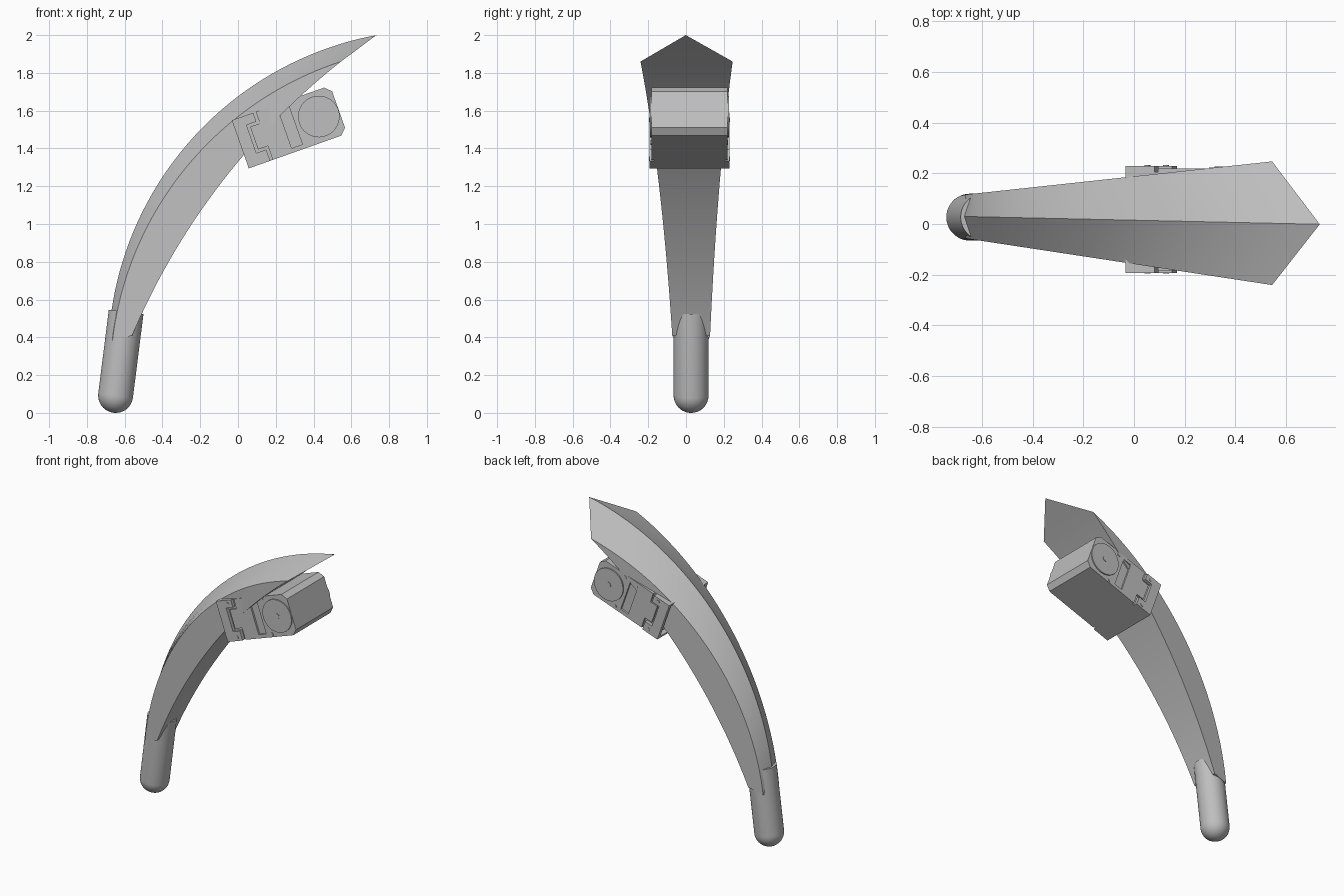
import bpy, bmesh, math
from mathutils import Matrix, Vector

cube = bpy.data.objects.get("Cube")
if cube:
    bpy.data.objects.remove(cube, do_unlink=True)

grey = bpy.data.materials.new("plain_grey")
grey.use_nodes = True
grey.diffuse_color = (0.52, 0.52, 0.52, 1)
grey.node_tree.nodes["Principled BSDF"].inputs["Base Color"].default_value = grey.diffuse_color


def finish(name, bm, matrix=Matrix()):
    bmesh.ops.remove_doubles(bm, verts=bm.verts, dist=1e-5)
    bmesh.ops.recalc_face_normals(bm, faces=bm.faces)
    mesh = bpy.data.meshes.new(name)
    bm.to_mesh(mesh)
    bm.free()
    mesh.materials.append(grey)
    obj = bpy.data.objects.new(name, mesh)
    bpy.context.collection.objects.link(obj)
    obj.matrix_world = matrix
    bpy.ops.object.select_all(action="DESELECT")
    obj.select_set(True)
    bpy.context.view_layer.objects.active = obj
    bpy.ops.object.shade_smooth_by_angle(angle=math.radians(25))
    return obj


def arc(start, end, sagitta, count):
    """Circular arc in the x-z plane, bulging to the left of its chord."""
    a, b = Vector(start), Vector(end)
    chord = b - a
    normal = Vector((-chord.y, chord.x)).normalized()
    radius = chord.length ** 2 / (8 * sagitta) + sagitta / 2
    centre = (a + b) / 2 + normal * (sagitta - radius)
    half = math.asin(chord.length / 2 / radius)
    along = chord.normalized()
    angles = [half * (2 * i / count - 1) for i in range(count + 1)]
    return [centre + radius * (along * math.sin(t) + normal * math.cos(t)) for t in angles]


# Curved shin blade: ridge, side edges and underside lofted together
COUNT = 40
ridge = arc((-0.67, 0.54), (0.733, 2.0), 0.325, COUNT)
edge = arc((-0.665, 0.38), (0.545, 1.86), 0.28, COUNT)
under = arc((-0.56, 0.41), (0.545, 1.86), 0.115, COUNT)


def at(point, side):
    middle = 0.015 - 0.022 * point.x
    return (point.x, middle + side * (0.173 + 0.13 * point.x), point.y)


bm = bmesh.new()
rings = []
for r, e, u in zip(ridge, edge, under):
    section = [at(r, 0), at(e, 1), at(u, 1), at(u, -1), at(e, -1)]
    rings.append([bm.verts.new(p) for p in section])
for a, b in zip(rings, rings[1:]):
    for i in range(5):
        j = (i + 1) % 5
        bm.faces.new((a[i], a[j], b[j], b[i]))
bm.faces.new(rings[0])
bm.faces.new(rings[-1])
finish("shin_blade", bm)

# Round-ended foot, turned around its own tilted axis
RADIUS = 0.0925
profile = [(RADIUS * math.sin(i * math.pi / 24), -RADIUS * math.cos(i * math.pi / 24))
           for i in range(13)] + [(RADIUS, 0.445), (0, 0.445)]
bm = bmesh.new()
line = [bm.verts.new((x, 0, z)) for x, z in profile]
edges = [bm.edges.new(pair) for pair in zip(line, line[1:])]
bmesh.ops.spin(bm, geom=line + edges, cent=(0, 0, 0), axis=(0, 0, 1),
               angle=2 * math.pi, steps=48)
finish("foot", bm, Matrix.Translation((-0.648, 0.027, RADIUS))
       @ Matrix.Rotation(math.radians(7.2), 4, "Y"))

# Motor frame: local x runs along the housing, z down from its top edge
MOTOR = Matrix.Translation((-0.033, 0.018, 1.549)) @ Matrix.Rotation(math.radians(-19.5), 4, "Y")
HIGH, LONG, CUT = 0.27, 0.552, 0.033


def slab(name, points, y0, y1):
    bm = bmesh.new()
    face = bm.faces.new([bm.verts.new((u, y0, -v)) for u, v in points])
    new = bmesh.ops.extrude_face_region(bm, geom=[face])["geom"]
    verts = [g for g in new if isinstance(g, bmesh.types.BMVert)]
    bmesh.ops.translate(bm, verts=verts, vec=(0, y1 - y0, 0))
    return finish(name, bm, MOTOR)


def box(u0, u1, v0, v1):
    return [(u0, v0), (u1, v0), (u1, v1), (u0, v1)]


def chamfered(u0):
    return [(u0, 0), (LONG - CUT, 0), (LONG, CUT), (LONG, HIGH - CUT),
            (LONG - CUT, HIGH), (u0, HIGH)]


def ring(u, v, radius, steps=40):
    return [(u + radius * math.cos(2 * math.pi * i / steps),
             v + radius * math.sin(2 * math.pi * i / steps)) for i in range(steps)]


# Motor housing with a recessed rear end
slab("motor_housing", chamfered(0.03), -0.188, 0.188)
slab("rear_rim_upper", box(0, 0.03, 0, 0.015), -0.188, 0.188)
slab("rear_rim_lower", box(0, 0.03, HIGH - 0.015, HIGH), -0.188, 0.188)

# Side covers, grooves between them, output discs and screws
bracket = [(0, 0), (0.12, 0), (0.12, 0.05), (0.065, 0.05),
           (0.065, 0.207), (0.12, 0.207), (0.12, HIGH), (0, HIGH)]
panel = [(0.135, 0), (0.25, 0), (0.25, HIGH), (0.135, HIGH),
         (0.135, 0.192), (0.08, 0.192), (0.08, 0.065), (0.135, 0.065)]
for label, s in (("left", 1), ("right", -1)):
    inner, outer, cover = s * 0.186, s * 0.211, s * 0.201
    slab(label + "_bracket", bracket, inner, outer)
    slab(label + "_panel", panel, inner, cover)
    slab(label + "_slot_upper", box(0.25, 0.31, 0, 0.025), inner, cover)
    slab(label + "_slot_lower", box(0.25, 0.31, 0.245, HIGH), inner, cover)
    slab(label + "_end_cover", chamfered(0.31), inner, cover)
    slab(label + "_output_disc", ring(0.441, 0.135, 0.11), cover, s * 0.209)
    slab(label + "_disc_hub", ring(0.441, 0.135, 0.018, 20), cover, s * 0.212)
    for n, (u, v) in enumerate(((0.082, 0.025), (0.082, 0.245))):
        slab(f"{label}_bracket_screw_{n}", ring(u, v, 0.012, 16), inner, s * 0.214)
    for n, v in enumerate((0.02, 0.25)):
        slab(f"{label}_cover_screw_{n}", ring(0.354, v, 0.012, 16), inner, s * 0.205)
